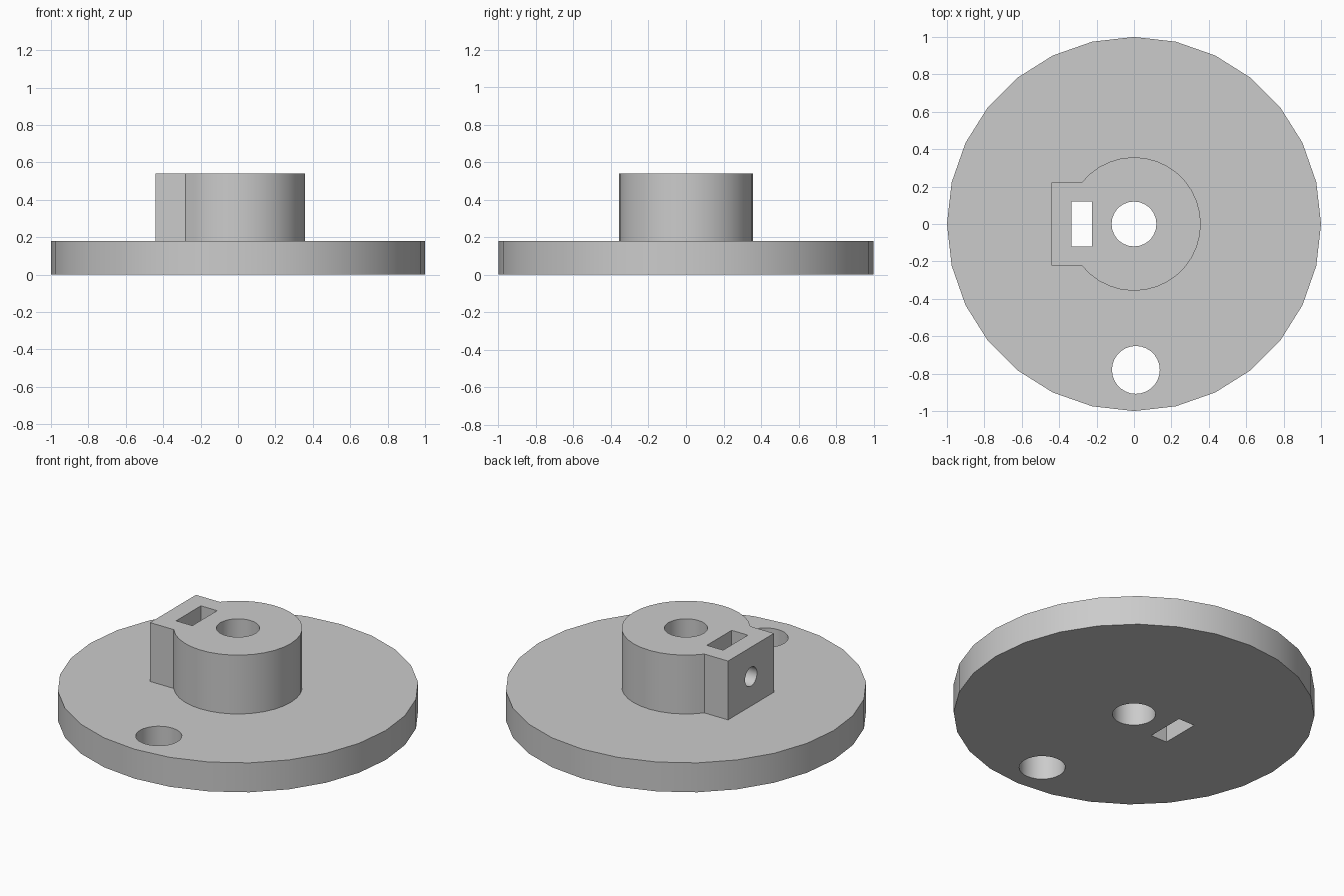
import bpy, bmesh
from math import cos, sin, pi, asin, radians

if "Cube" in bpy.data.objects:
    bpy.data.objects.remove(bpy.data.objects["Cube"], do_unlink=True)

SIDES = 28
BASE_TOP, HUB_TOP = 0.18, 0.54
HUB_R, BOSS_X, BOSS_Y = 0.357, -0.44, 0.222

grey = bpy.data.materials.new("plain_grey")
grey.use_nodes = True
grey.diffuse_color = (0.6, 0.6, 0.6, 1)
grey.node_tree.nodes["Principled BSDF"].inputs["Base Color"].default_value = (0.6, 0.6, 0.6, 1)


def circle(r, x=0, y=0):
    return [(x + r * cos(2 * pi * i / SIDES), y + r * sin(2 * pi * i / SIDES)) for i in range(SIDES)]


def prism(name, outline, z0, z1):
    """Extrude a flat outline upwards into a solid object."""
    bm = bmesh.new()
    face = bm.faces.new([bm.verts.new((x, y, z0)) for x, y in outline])
    top = bmesh.ops.extrude_face_region(bm, geom=[face])["geom"]
    bmesh.ops.translate(bm, vec=(0, 0, z1 - z0),
                        verts=[v for v in top if isinstance(v, bmesh.types.BMVert)])
    bmesh.ops.recalc_face_normals(bm, faces=bm.faces)
    mesh = bpy.data.meshes.new(name)
    bm.to_mesh(mesh)
    bm.free()
    mesh.materials.append(grey)
    obj = bpy.data.objects.new(name, mesh)
    bpy.context.collection.objects.link(obj)
    return obj


def boolean(target, tool, operation):
    mod = target.modifiers.new(tool.name, "BOOLEAN")
    mod.operation, mod.object, mod.solver = operation, tool, "EXACT"
    bpy.context.view_layer.objects.active = target
    bpy.ops.object.modifier_apply(modifier=mod.name)
    bpy.data.objects.remove(tool, do_unlink=True)


# Round base plate
wheel = prism("flanged_hub", circle(1), 0, BASE_TOP)

# Hub collar with a square boss on one side
join = pi - asin(BOSS_Y / HUB_R)
arc = [(HUB_R * cos(a), HUB_R * sin(a))
       for a in (-join + 2 * join * i / SIDES for i in range(SIDES + 1))]
collar = prism("collar", arc + [(BOSS_X, BOSS_Y), (BOSS_X, -BOSS_Y)], BASE_TOP / 2, HUB_TOP)
boolean(wheel, collar, "UNION")

# Shaft bore, crank hole and nut slot go right through
slot = [(-0.335, -0.12), (-0.225, -0.12), (-0.225, 0.12), (-0.335, 0.12)]
for name, outline in (("bore", circle(0.12)),
                      ("crank_hole", circle(0.128, 0.01, -0.78)),
                      ("nut_slot", slot)):
    boolean(wheel, prism(name, outline, -0.2, 0.8), "DIFFERENCE")

# Set screw hole runs sideways from the boss into the bore
screw = prism("screw_hole", circle(0.058), 0, 0.55)
screw.location = (-0.55, 0, (BASE_TOP + HUB_TOP) / 2)
screw.rotation_euler = (0, pi / 2, 0)
bpy.context.view_layer.update()
boolean(wheel, screw, "DIFFERENCE")

# Smooth the round walls, keep the edges sharp
bpy.ops.object.select_all(action="DESELECT")
wheel.select_set(True)
bpy.context.view_layer.objects.active = wheel
bpy.ops.object.shade_smooth_by_angle(angle=radians(25))
